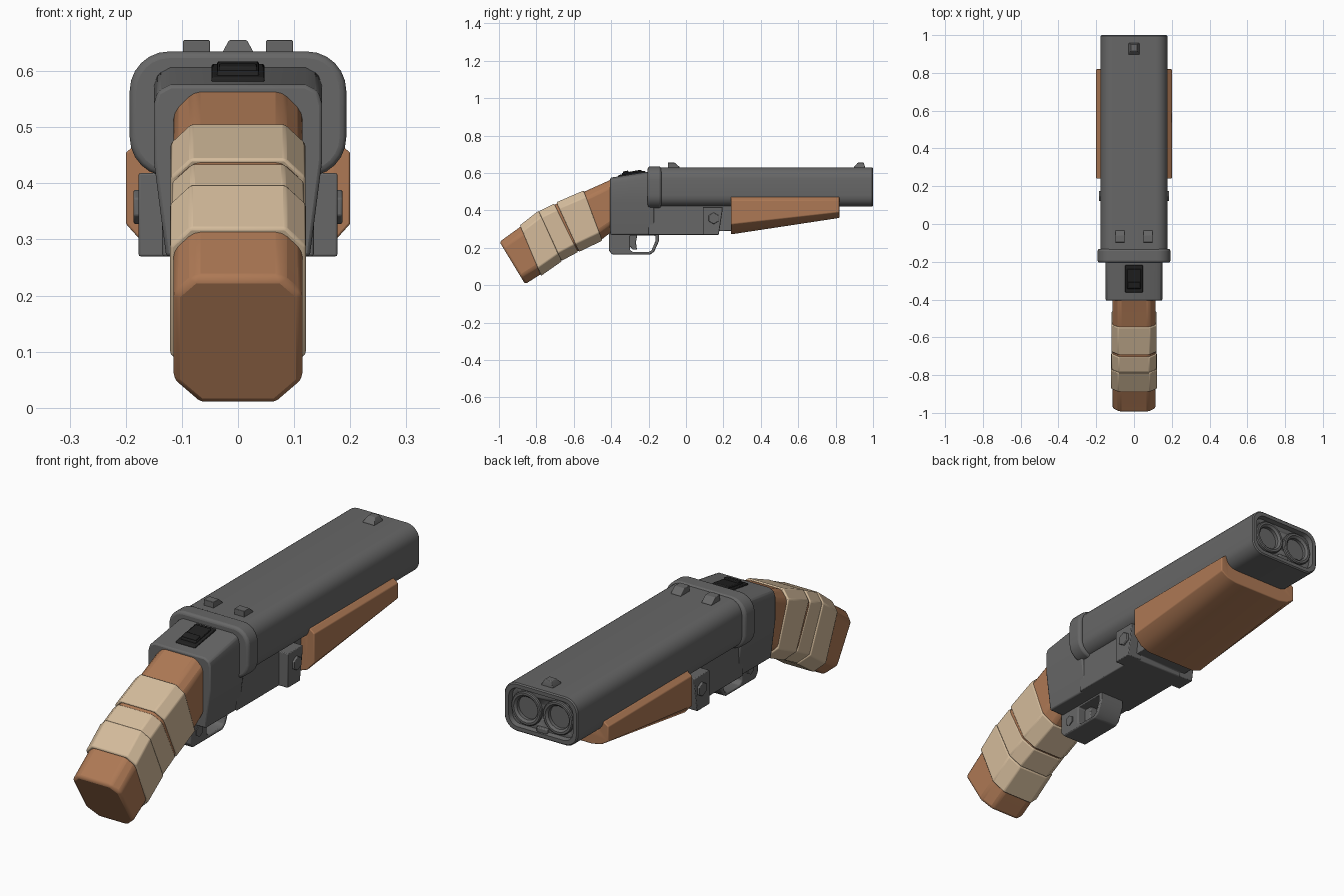
import bpy, bmesh, math
from mathutils import Vector

if "Cube" in bpy.data.objects:
    bpy.data.objects.remove(bpy.data.objects["Cube"])


def material(name, rgb):
    m = bpy.data.materials.new(name)
    m.diffuse_color = (*rgb, 1)
    m.use_nodes = True
    m.node_tree.nodes["Principled BSDF"].inputs["Base Color"].default_value = m.diffuse_color
    return m


STEEL = material("grey steel", (0.135, 0.135, 0.135))
WOOD = material("brown wood", (0.42, 0.19, 0.09))
CLOTH = material("tan wrap", (0.66, 0.5, 0.33))
BLACK = material("black latch", (0.015, 0.015, 0.015))


def loft(name, rings, mat, bevel=0.0, segments=2):
    """Skin a list of equal-length point rings and cap both ends."""
    bm = bmesh.new()
    vs = [[bm.verts.new(p) for p in ring] for ring in rings]
    n = len(vs[0])
    for a, b in zip(vs, vs[1:]):
        for i in range(n):
            bm.faces.new((a[i], a[(i + 1) % n], b[(i + 1) % n], b[i]))
    bm.faces.new(vs[0][::-1])
    bm.faces.new(vs[-1])
    bmesh.ops.recalc_face_normals(bm, faces=bm.faces)
    me = bpy.data.meshes.new(name)
    bm.to_mesh(me)
    bm.free()
    ob = bpy.data.objects.new(name, me)
    bpy.context.collection.objects.link(ob)
    me.materials.append(mat)
    if bevel:
        mod = ob.modifiers.new("bevel", "BEVEL")
        mod.width, mod.segments = bevel, segments
        mod.limit_method, mod.angle_limit = "ANGLE", math.radians(30)
    bpy.ops.object.select_all(action="DESELECT")
    ob.select_set(True)
    bpy.context.view_layer.objects.active = ob
    bpy.ops.object.shade_smooth_by_angle(angle=math.radians(35))
    return ob


def cut(ob, cutter):
    mod = ob.modifiers.new("cut", "BOOLEAN")
    mod.object, mod.solver = cutter, "EXACT"
    bpy.context.view_layer.objects.active = ob
    bpy.ops.object.modifier_move_to_index(modifier="cut", index=0)
    bpy.ops.object.modifier_apply(modifier="cut")
    bpy.data.objects.remove(cutter)


def side_prism(name, outline, x0, x1, mat, bevel=0.0):
    """Extrude a (y, z) outline across x."""
    return loft(name, [[(x, y, z) for y, z in outline] for x in (x0, x1)], mat, bevel)


def rounded(hw, z0, z1, r, y, steps=6):
    """Rounded rectangle ring in the xz plane."""
    ring = []
    corners = ((hw - r, z1 - r), (r - hw, z1 - r), (r - hw, z0 + r), (hw - r, z0 + r))
    for k, (cx, cz) in enumerate(corners):
        for i in range(steps + 1):
            a = math.pi / 2 * (k + i / steps)
            ring.append((cx + r * math.cos(a), y, cz + r * math.sin(a)))
    return ring


def circle(cx, y, cz, r, n=28):
    return [(cx + r * math.cos(i * math.tau / n), y, cz + r * math.sin(i * math.tau / n))
            for i in range(n)]


# Barrel block with a recessed muzzle
barrel = loft("barrel_block", [rounded(0.177, 0.42, 0.63, 0.06, y) for y in (-0.16, 0.995)]
              + [rounded(0.172, 0.425, 0.625, 0.055, 1.0),
                 rounded(0.155, 0.441, 0.609, 0.045, 1.0),
                 rounded(0.15, 0.446, 0.604, 0.04, 0.98)], STEEL)
for x in (-0.076, 0.076):
    cut(barrel, loft("bore_cutter", [circle(x, y, 0.525, 0.06) for y in (0.7, 1.1)], STEEL))
    # Barrel tubes: outer wall, lip, inner wall and a closed far end
    loft("barrel_tube", [circle(x, y, 0.525, r) for y, r in
                         ((0.97, 0.072), (0.99, 0.072), (0.994, 0.068), (0.994, 0.059),
                          (0.985, 0.05), (0.72, 0.05))], STEEL)
side_prism("muzzle_key", [(0.97, 0.44), (0.995, 0.44), (0.995, 0.462), (0.97, 0.462)],
           -0.025, 0.025, STEEL, 0.004)

# Breech collar
loft("breech_collar", [rounded(0.193, 0.412, 0.635, 0.07, y) for y in (-0.205, -0.132)],
     STEEL, 0.012, 3)


# Receiver: tapered towards the bottom, top sloping up to the collar
def receiver_ring(y, top, s=1.0):
    half = [(0.128, 0.27), (0.15, 0.44), (0.15, top - 0.035), (0.143, top - 0.012), (0.12, top)]
    return [(x * s, y, z) for x, z in half] + [(-x * s, y, z) for x, z in reversed(half)]


loft("receiver", [receiver_ring(-0.405, 0.575), receiver_ring(-0.17, 0.612)], STEEL, 0.006)
side_prism("lower_receiver", [(-0.2, 0.27), (0.17, 0.27), (0.175, 0.29), (0.25, 0.29),
                              (0.25, 0.44), (-0.2, 0.44)], -0.135, 0.135, STEEL, 0.004)

# Hinge lugs with hexagonal bolts
for s in (-1, 1):
    side_prism("hinge_lug", [(0.09, 0.27), (0.175, 0.27), (0.195, 0.4), (0.195, 0.418),
                             (0.09, 0.418)], s * 0.11, s * 0.177, STEEL, 0.003)
    hexagon = [(0.148 + 0.031 * math.sin(i * math.pi / 3),
                0.358 + 0.031 * math.cos(i * math.pi / 3)) for i in range(6)]
    side_prism("hinge_bolt", hexagon, s * 0.17, s * 0.186, STEEL, 0.003)


# Wooden fore-end, tapering upward towards the muzzle
def foreend_ring(y, bottom):
    d = (0.47 - bottom) * 0.28
    half = [(0.12, bottom), (0.165, bottom + d * 0.3), (0.2, bottom + d), (0.2, 0.455), (0.178, 0.472)]
    return [(x, y, z) for x, z in half] + [(-x, y, z) for x, z in reversed(half)]


foreend = loft("fore_end", [foreend_ring(0.24, 0.272), foreend_ring(0.82, 0.36)], WOOD, 0.012, 3)
cut(foreend, loft("barrel_channel", [rounded(0.17, 0.425, 0.7, 0.04, y) for y in (0.1, 0.95)], WOOD))

# Trigger guard and trigger
guard = side_prism("trigger_guard", [(-0.412, 0.28), (-0.412, 0.185), (-0.395, 0.165),
                                     (-0.19, 0.165), (-0.17, 0.18), (-0.145, 0.235),
                                     (-0.145, 0.28)], -0.06, 0.06, STEEL, 0.005)
cut(guard, side_prism("guard_hole", [(-0.3, 0.265), (-0.3, 0.19), (-0.285, 0.178),
                                     (-0.2, 0.178), (-0.185, 0.185), (-0.163, 0.237),
                                     (-0.163, 0.265)], -0.1, 0.1, STEEL))
side_prism("trigger", [(-0.31, 0.27), (-0.26, 0.27), (-0.268, 0.23), (-0.262, 0.19),
                       (-0.285, 0.19), (-0.31, 0.22)], -0.02, 0.02, STEEL, 0.004)
for s in (-1, 1):
    side_prism("guard_screw", [(-0.355 + 0.024 * math.sin(i * math.pi / 3),
                                0.222 + 0.024 * math.cos(i * math.pi / 3)) for i in range(6)],
               s * 0.055, s * 0.064, STEEL)


# Grip: chamfered cross-sections between a top and a bottom (y, z) point
def grip_ring(top, bottom, hw, grow=0.0):
    t, b = Vector((0, *top)), Vector((0, *bottom))
    up = (t - b).normalized()
    t, b = t + up * grow, b - up * grow
    hw += grow
    c = 0.036
    half = [(c - hw, t), (-hw, t - up * c), (-hw, b + up * c * 1.3), (c * 1.3 - hw, b)]
    return [(x, p.y, p.z) for x, p in half] + [(-x, p.y, p.z) for x, p in reversed(half)]


GRIP = [((-0.38, 0.574), (-0.38, 0.30)), ((-0.545, 0.5), (-0.45, 0.245)),
        ((-0.69, 0.437), (-0.575, 0.185)), ((-0.785, 0.391), (-0.668, 0.135)),
        ((-0.885, 0.313), (-0.778, 0.058)), ((-0.997, 0.232), (-0.86, 0.006))]
loft("grip", [grip_ring(t, b, 0.115) for t, b in GRIP], WOOD, 0.012, 2)

# Cloth bands; the gap between the first two opens only towards the top
GAP = ((-0.703, 0.431), (-0.58, 0.182))
for i, (a, b) in enumerate(((GRIP[1], GRIP[2]), (GAP, GRIP[3]), (GRIP[3], GRIP[4]))):
    grow = (0.007, 0.005, 0.008)[i]
    loft("grip_wrap", [grip_ring(*a, 0.113, grow), grip_ring(*b, 0.113, grow)], CLOTH, 0.005, 2)


# Sloped black latch on the receiver top
def latch_part(name, y0, y1, low, high, hw):
    def top(y):
        return 0.575 + (y + 0.405) * 0.157
    side_prism(name, [(y0, top(y0) + low), (y1, top(y1) + low), (y1 - 0.004, top(y1) + high),
                      (y0 + 0.004, top(y0) + high)], -hw, hw, BLACK, 0.003)


latch_part("latch_plate", -0.365, -0.215, -0.01, 0.008, 0.047)
latch_part("latch_slider", -0.345, -0.235, 0.0, 0.016, 0.037)
latch_part("latch_ridge", -0.34, -0.305, 0.0, 0.023, 0.034)

# Rear sights and tapered front sight
for s in (-1, 1):
    side_prism("rear_sight", [(-0.097, 0.62), (-0.035, 0.62), (-0.035, 0.633), (-0.06, 0.655),
                              (-0.097, 0.655)], s * 0.05, s * 0.098, STEEL, 0.002)
loft("front_sight", [[(-w, y0, z), (w, y0, z), (w, y1, z), (-w, y1, z)] for w, y0, y1, z in
                     ((0.03, 0.898, 0.957, 0.62), (0.028, 0.898, 0.957, 0.633),
                      (0.016, 0.918, 0.95, 0.655))], STEEL, 0.002)
